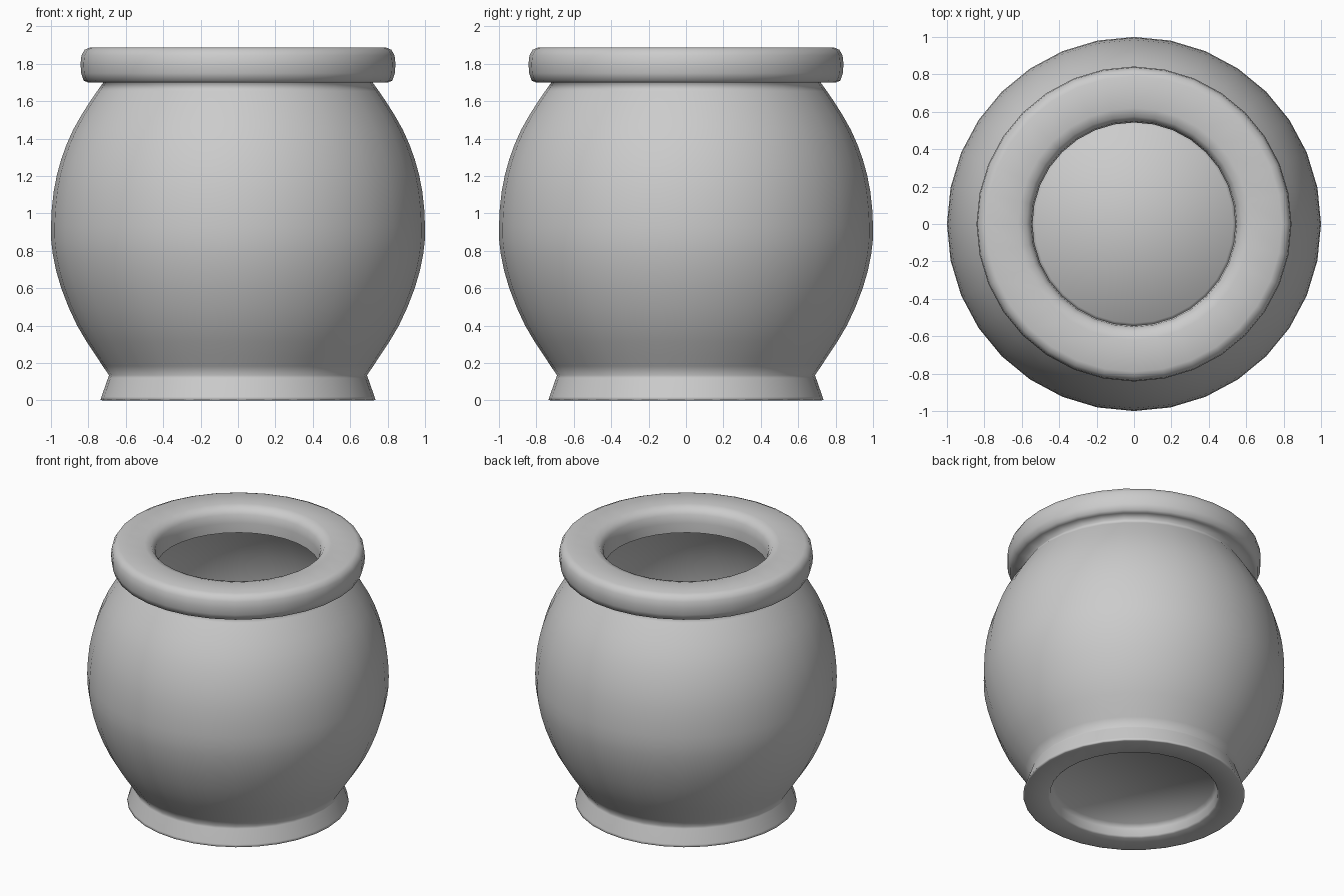
import bpy, bmesh
from math import tau, cos, sin
from mathutils import Vector

if "Cube" in bpy.data.objects:
    bpy.data.objects.remove(bpy.data.objects["Cube"])

SIDES = 32


def smooth_curve(points, steps=2):
    """Catmull-Rom curve through (radius, height) points."""
    p = [Vector(q) for q in points]
    p = [2 * p[0] - p[1]] + p + [2 * p[-1] - p[-2]]
    out = []
    for a, b, c, d in zip(p, p[1:], p[2:], p[3:]):
        for k in range(steps):
            t = k / steps
            out.append(0.5 * (2 * b + (c - a) * t + (2 * a - 5 * b + 4 * c - d) * t * t
                              + (3 * b - a - 3 * c + d) * t ** 3))
    return [tuple(v) for v in out + [p[-2]]]


def lathe(name, profile):
    """Revolve (radius, height) points about z, closing the first ring with a disc."""
    bm = bmesh.new()
    rings = [[bm.verts.new((r * cos(tau * i / SIDES), r * sin(tau * i / SIDES), z))
              for i in range(SIDES)] for r, z in profile]
    for a, b in zip(rings, rings[1:]):
        for i in range(SIDES):
            j = (i + 1) % SIDES
            bm.faces.new((a[i], a[j], b[j], b[i]))
    bm.faces.new(rings[0][::-1])
    for f in bm.faces:
        f.smooth = True
    mesh = bpy.data.meshes.new(name)
    bm.to_mesh(mesh)
    bm.free()
    obj = bpy.data.objects.new(name, mesh)
    bpy.context.collection.objects.link(obj)
    return obj


# Foot ring, from the recessed floor out to the neck
foot = [(0.53, 0.09), (0.55, 0.06), (0.558, 0.01), (0.57, 0.0), (0.725, 0.0),
        (0.735, 0.004), (0.73, 0.02), (0.695, 0.12)]

# Round belly, a thin shell
belly = smooth_curve([(0.69, 0.135), (0.76, 0.24), (0.86, 0.40), (0.945, 0.60),
                      (0.99, 0.78), (1.0, 0.93), (0.985, 1.12), (0.945, 1.29),
                      (0.88, 1.45), (0.79, 1.60), (0.72, 1.70)])

# Thick rounded rim, rolled inward and ending in an open lip
rim = [(0.80, 1.70), (0.825, 1.71), (0.839, 1.75), (0.842, 1.80), (0.837, 1.845),
       (0.82, 1.875), (0.79, 1.888), (0.62, 1.888), (0.575, 1.875), (0.55, 1.84),
       (0.543, 1.78), (0.543, 1.71)]

lathe("pot", foot + belly + rim)
